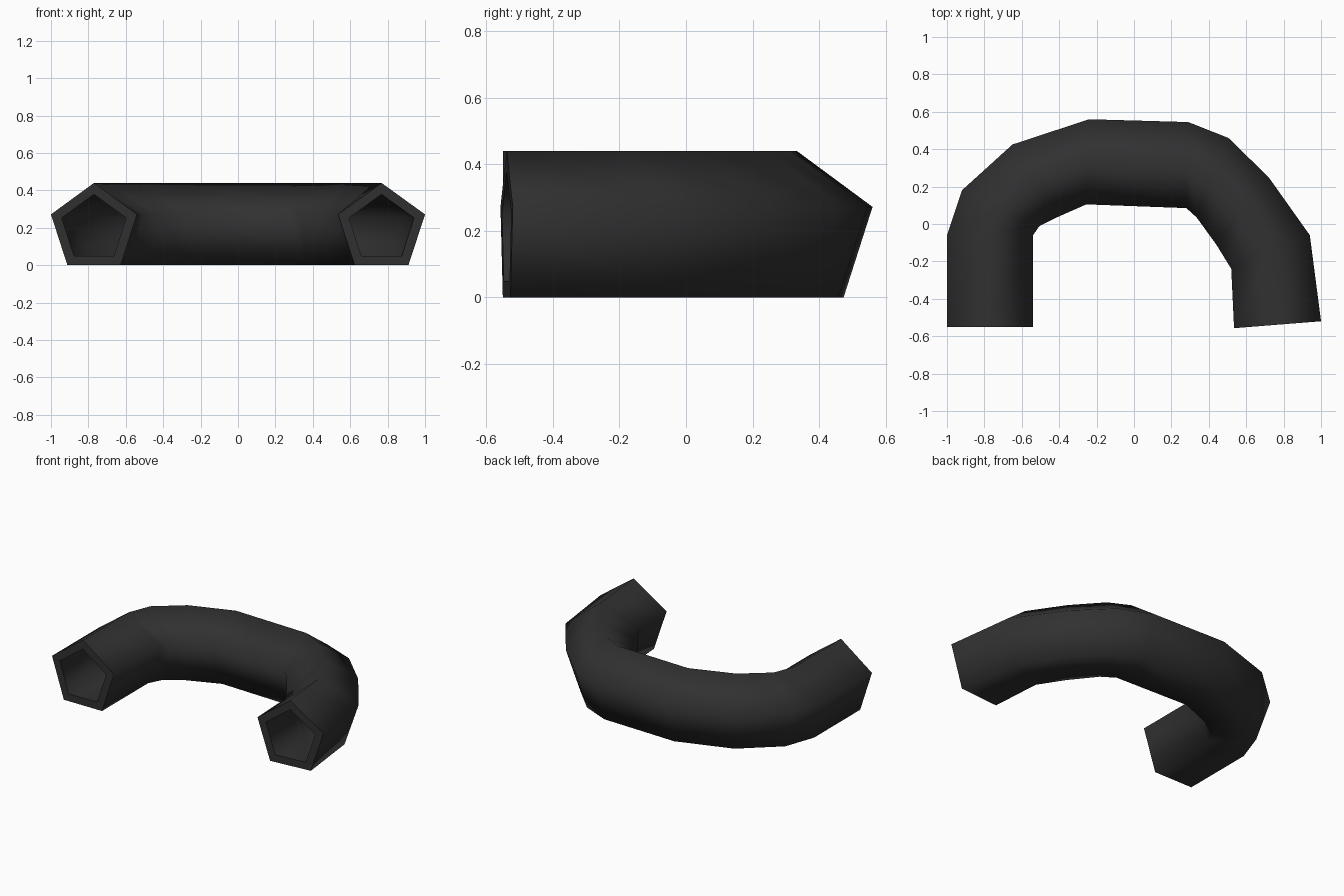
import bpy, bmesh, math
from mathutils import Vector

if "Cube" in bpy.data.objects:
    bpy.data.objects.remove(bpy.data.objects["Cube"])

# Outer and inner edge points of each ring, seen from above
OUTER = [(-1, -.55), (-1, -.06), (-.92, .18), (-.65, .425), (-.24, .56),
         (.29, .545), (.505, .46), (.72, .25), (.94, -.06), (1, -.52)]
INNER = [(-.54, -.55), (-.54, -.06), (-.505, -.01), (-.42, .032), (-.255, .105),
         (.28, .085), (.335, .035), (.44, -.11), (.52, -.24), (.535, -.557)]
R = 0.2432                              # pentagon radius
CZ = R * math.cos(math.radians(36))     # centre height, flat side on the ground
HALF = math.sin(math.radians(72))       # half width of a unit pentagon


def ring(bm, a, b, scale):
    """Pentagon ring with its side corners on a and b."""
    a, b = Vector((*a, 0)), Vector((*b, 0))
    mid, side = (a + b) / 2, (b - a) / 2 / HALF
    verts = []
    for i in range(5):
        t = math.tau * i / 5
        p = mid + side * math.sin(t) * scale
        p.z = CZ + R * math.cos(t) * scale
        verts.append(bm.verts.new(p))
    return verts


def bridge(bm, r, s):
    for i in range(5):
        j = (i + 1) % 5
        bm.faces.new((r[i], r[j], s[j], s[i]))


bm = bmesh.new()
skin = [ring(bm, a, b, 1.0) for a, b in zip(OUTER, INNER)]
bore = [ring(bm, a, b, 0.75) for a, b in zip(OUTER, INNER)]
# Outer wall and hollow inside
for layer in (skin, bore):
    for r, s in zip(layer, layer[1:]):
        bridge(bm, r, s)
# Flat rims at both open ends
for k in (0, -1):
    bridge(bm, skin[k], bore[k])
bmesh.ops.recalc_face_normals(bm, faces=bm.faces)

mesh = bpy.data.meshes.new("curved_tube")
bm.to_mesh(mesh)
bm.free()
tube = bpy.data.objects.new("curved_tube", mesh)
bpy.context.collection.objects.link(tube)

# Dark rubber colour
mat = bpy.data.materials.new("charcoal")
mat.diffuse_color = (0.03, 0.03, 0.03, 1)
mat.use_nodes = True
mat.node_tree.nodes["Principled BSDF"].inputs["Base Color"].default_value = mat.diffuse_color
mesh.materials.append(mat)

# Smooth around the pentagon, sharp at the rims
bpy.context.view_layer.objects.active = tube
tube.select_set(True)
bpy.ops.object.shade_smooth_by_angle(angle=math.radians(80))
